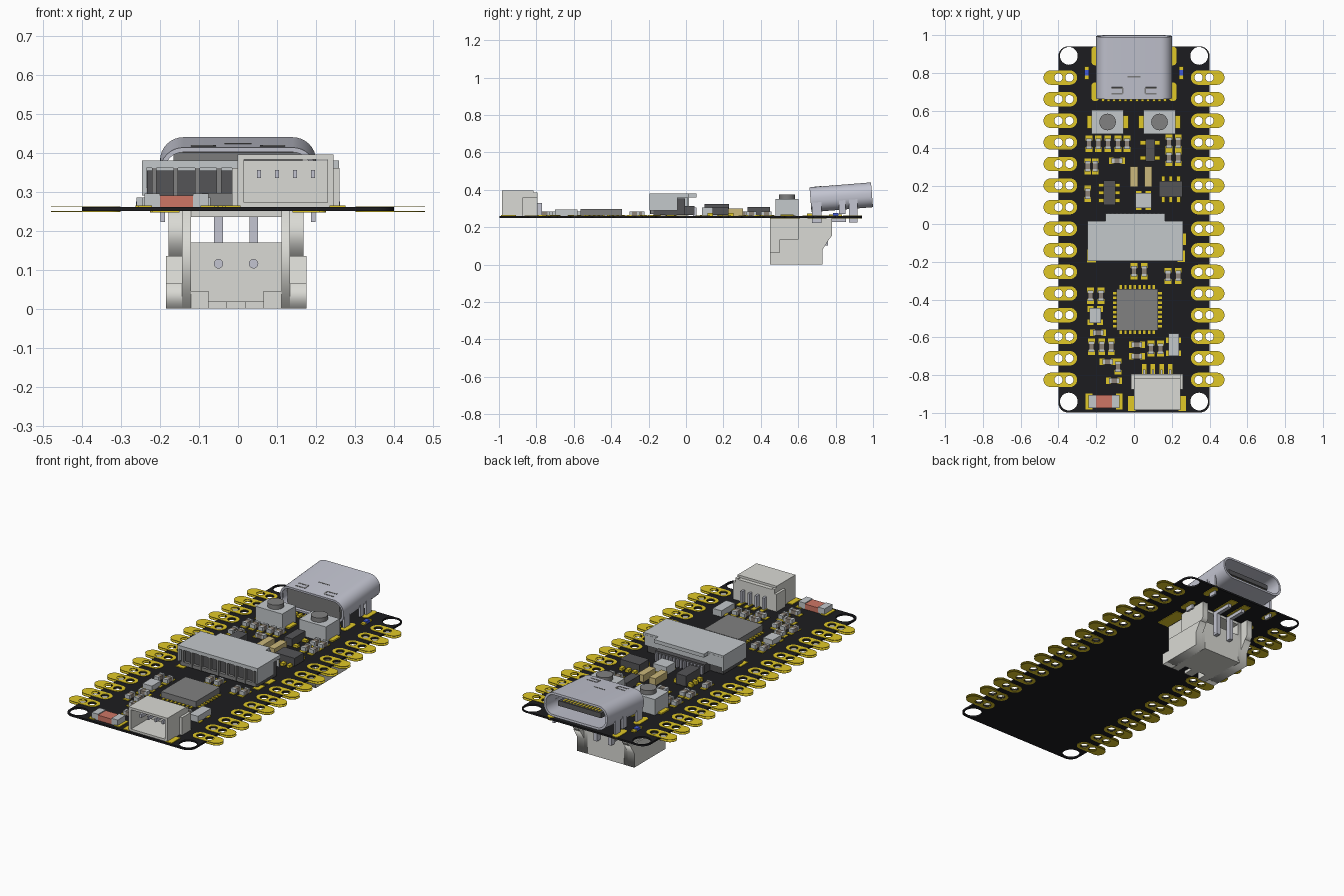
import bpy, bmesh, math
from math import pi, sin, cos
from mathutils import Matrix

if "Cube" in bpy.data.objects:
    bpy.data.objects.remove(bpy.data.objects["Cube"])

def mat(name, r, g, b):
    m = bpy.data.materials.new(name)
    m.diffuse_color = (r, g, b, 1)
    m.use_nodes = True
    m.node_tree.nodes["Principled BSDF"].inputs["Base Color"].default_value = m.diffuse_color
    return m

BLACK = mat("solder_mask", .012, .012, .014)
GOLD = mat("gold", .75, .58, .02)
STEEL = mat("steel", .55, .56, .64)
SILVER = mat("silver", .55, .58, .60)
DARK = mat("dark_plastic", .09, .09, .095)
GREY = mat("grey_plastic", .22, .22, .22)
WHITE = mat("white_plastic", .70, .70, .66)
BROWN = mat("ceramic", .27, .23, .19)
RED = mat("red_lens", .62, .18, .13)
BLUE = mat("blue_lens", .05, .1, .7)
TOP = .26          # board top surface
BOT = .25          # board underside
ROWS = [.775 - i * .1143 for i in range(15)]
smooth = []

def finish(name, mesh, m):
    ob = bpy.data.objects.new(name, mesh)
    bpy.context.collection.objects.link(ob)
    if m:
        mesh.materials.append(m)
    return ob

def boxes(name, items, m=None, loc=(0, 0, 0), rx=0):
    """items: centre x, centre y, base z, width, depth, height"""
    bm = bmesh.new()
    for x, y, z, w, d, h in items:
        M = Matrix.Translation((x, y, z + h / 2)) @ Matrix.Diagonal((w, d, h, 1))
        bmesh.ops.create_cube(bm, size=1, matrix=M)
    me = bpy.data.meshes.new(name)
    bm.to_mesh(me)
    bm.free()
    ob = finish(name, me, m)
    ob.location, ob.rotation_euler.x = loc, rx
    return ob

def rod(name, x, y, z, r, length, m, axis='Z'):
    bm = bmesh.new()
    R = Matrix.Rotation(pi / 2, 4, 'X') if axis == 'Y' else Matrix()
    bmesh.ops.create_cone(bm, cap_ends=True, segments=24, radius1=r, radius2=r,
                          depth=length, matrix=Matrix.Translation((x, y, z)) @ R)
    me = bpy.data.meshes.new(name)
    bm.to_mesh(me)
    bm.free()
    smooth.append(finish(name, me, m))

def arc(cx, cy, r, a0, a1, n):
    return [(cx + r * cos(a0 + (a1 - a0) * i / n), cy + r * sin(a0 + (a1 - a0) * i / n))
            for i in range(n + 1)]

def circle(cx, cy, r, n=20):
    return arc(cx, cy, r, 0, 2 * pi, n)[:-1]

def rounded(w, h, r, cx=0, cy=0, n=8):
    pts = []
    for k, (sx, sy) in enumerate(((1, 1), (-1, 1), (-1, -1), (1, -1))):
        pts += arc(cx + sx * (w / 2 - r), cy + sy * (h / 2 - r), r, k * pi / 2, (k + 1) * pi / 2, n)
    return pts

def plate(name, loops, thick, m, loc=(0, 0, 0), rot=(0, 0, 0)):
    """filled outline with holes, extruded symmetrically about loc"""
    cu = bpy.data.curves.new(name, 'CURVE')
    cu.dimensions, cu.fill_mode, cu.extrude = '2D', 'BOTH', thick / 2
    for pts in loops:
        s = cu.splines.new('POLY')
        s.points.add(len(pts) - 1)
        for p, q in zip(s.points, pts):
            p.co = (q[0], q[1], 0, 1)
        s.use_cyclic_u = True
    tmp = bpy.data.objects.new(name + "_curve", cu)
    bpy.context.collection.objects.link(tmp)
    me = bpy.data.meshes.new_from_object(tmp.evaluated_get(bpy.context.evaluated_depsgraph_get()))
    bpy.data.objects.remove(tmp)
    me.name = name
    me.materials.clear()
    bm = bmesh.new()
    bm.from_mesh(me)
    bmesh.ops.remove_doubles(bm, verts=bm.verts, dist=1e-5)
    bmesh.ops.recalc_face_normals(bm, faces=bm.faces)
    bm.to_mesh(me)
    bm.free()
    ob = finish(name, me, m)
    ob.location, ob.rotation_euler = loc, rot
    return ob

# Circuit board with half-round bites on the long edges and drilled holes
right = [p for y in ROWS[::-1] for p in arc(.4, y, .022, 1.5 * pi, .5 * pi, 10)]
left = [(-x, y) for x, y in right[::-1]]
outline = (arc(.35, -.948, .05, -pi / 2, 0, 6) + right + arc(.35, .89, .05, 0, pi / 2, 6)
           + arc(-.35, .89, .05, pi / 2, pi, 6) + left + arc(-.35, -.948, .05, pi, 1.5 * pi, 6))
holes = [circle(s * .342, y, .022) for s in (-1, 1) for y in ROWS]
mounts = [circle(s * .345, y, .047, 32) for s in (-1, 1) for y in (.89, -.94)]
plate("circuit_board", [outline] + holes + mounts, TOP - BOT, BLACK, (0, 0, (TOP + BOT) / 2))

# Edge pads, top and bottom layers
loops = []
for s in (-1, 1):
    for y in ROWS:
        loops += [rounded(.178, .076, .0379, s * .39, y), circle(s * .342, y, .022), circle(s * .4, y, .022)]
for side, z in (("top", TOP + .001), ("bottom", BOT - .001)):
    plate("edge_pads_" + side, loops, .002, GOLD, (0, 0, z))

# Socket with tilted rounded metal shell at the back
TILT, C = .08, (0, .83, .36)
smooth.append(plate("usb_shell", [rounded(.4, .133, .06), rounded(.376, .109, .048)], .33, STEEL, C, (pi / 2 + TILT, 0, 0)))
boxes("usb_insulator", [(0, -.085, -.053, .33, .13, .106)], GREY, C, TILT)
boxes("usb_tongue", [(0, .05, -.014, .27, .16, .028)], DARK, C, TILT)
boxes("usb_contacts", [(-.11 + i * .02, .06, z, .01, .12, .003) for i in range(12) for z in (.013, -.016)], GOLD, C, TILT)
boxes("usb_shell_slots", [(s * .09 + dx, y, .065, w, d, .003) for s in (-1, 1)
      for dx, y, w, d in ((0, -.105, .06, .008), (0, -.135, .06, .008), (-s * .03, -.12, .008, .03))]
      + [(0, -.045, .065, .07, .006, .003)], GREY, C, TILT)
boxes("usb_legs", [(s * .193, y, z, .012, w, .36 - z) for s in (-1, 1)
      for y, w, z in ((.70, .05, .222), (.835, .035, .27), (.895, .045, .225))], STEEL)
plate("usb_leg_pads", [rounded(.04, .1, .019, s * .205, y) for s in (-1, 1) for y in (.70, .89)], .016, GOLD, (0, 0, .255))
boxes("usb_solder_tails", [(-.165 + i * .03, .665, TOP, .016, .035, .012) for i in range(12)], GOLD)

# Two push buttons
for n, x in (("left", -.14), ("right", .135)):
    boxes("button_body_" + n, [(x, .54, TOP, .17, .125, .09)], SILVER)
    boxes("button_pads_" + n, [(x + s * .095, .54, TOP, .03, .07, .008) for s in (-1, 1)], GOLD)
    rod("button_cap_" + n, x, .54, .36, .044, .03, GREY)

# Large shielded connector in the middle
boxes("shield_body", [(.007, -.09, TOP + .004, .48, .17, .09), (.007, .02, TOP + .004, .31, .05, .05)], DARK)
boxes("shield_shell", [(.007, -.09, .36, .505, .21, .02), (.007, .034, .36, .315, .042, .02),
      (-.24, -.09, .29, .011, .21, .08), (.254, -.12, .29, .011, .15, .08), (.007, .012, .31, .49, .008, .06)], SILVER)
boxes("shield_front_ribs", [(-.215 + i * .0555, -.183, .27, .012, .02, .09) for i in range(9)]
      + [(.007, -.183, .27, .48, .016, .02)], GREY)
boxes("shield_rear_contacts", [(-.135 + i * .022, .047, TOP, .01, .02, .045) for i in range(14)], STEEL)
boxes("shield_pads", [(-.225, -.17, TOP, .05, .07, .004), (.25, -.17, TOP, .04, .06, .004),
      (.255, -.08, TOP, .04, .06, .004)], GOLD)

# Small four-way socket at the front, open towards the front
boxes("front_socket", [(.122, -.89, TOP, .246, .19, .012), (.122, -.9, .382, .246, .17, .013),
      (.007, -.89, TOP, .016, .19, .125), (.237, -.89, TOP, .016, .19, .125),
      (.122, -.81, TOP, .246, .03, .12), (-.005, -.835, TOP, .02, .08, .1), (.25, -.835, TOP, .02, .08, .1)], WHITE)
boxes("front_socket_pins", [(.054 + i * .046, -.89, .335, .01, .13, .02) for i in range(4)]
      + [(.054 + i * .046, -.785, TOP, .012, .03, .07) for i in range(4)], STEEL)
boxes("front_socket_pads", [(.054 + i * .046, -.768, TOP, .024, .055, .004) for i in range(4)]
      + [(x, -.95, TOP, .04, .08, .004) for x in (-.013, .255)], GOLD)

# Red light at the front left corner
boxes("red_light_lens", [(-.158, -.94, TOP, .085, .07, .03)], RED)
boxes("red_light_ends", [(-.158 + s * .062, -.94, TOP, .04, .07, .035) for s in (-1, 1)], SILVER)
boxes("red_light_pads", [(-.158 + s * .08, -.94, TOP, .035, .085, .004) for s in (-1, 1)], GOLD)

# Main processor with pads on four sides
boxes("processor", [(.018, -.453, TOP + .003, .22, .22, .034)], GREY)
pads = []
for i in range(8):
    o = -.088 + i * .025
    for s in (-1, 1):
        pads += [(.018 + o, -.453 + s * .115, TOP, .013, .03, .005), (.018 + s * .115, -.453 + o, TOP, .03, .013, .005)]
boxes("processor_pads", pads, GOLD)

# Larger chips and their leads
boxes("regulator_chips", [(-.13, .165, TOP + .004, .065, .13, .06), (.195, .185, TOP + .004, .125, .085, .045),
      (.085, .39, TOP + .004, .05, .12, .045)], DARK)
boxes("chip_leads", [(-.13 + s * .042, .165 + o, TOP, .03, .02, .02) for s in (-1, 1) for o in (-.04, 0, .04)]
      + [(.195 + o, .185 + s * .055, TOP, .02, .03, .015) for s in (-1, 1) for o in (-.04, 0, .04)]
      + [(.085 + s * .035, .39 + o, TOP, .035, .022, .012) for s in (-1, 1) for o in (-.04, .04)], GOLD)
boxes("crystal_and_inductor", [(.05, .125, TOP, .085, .08, .045), (-.205, -.485, TOP, .06, .08, .03),
      (.21, -.64, TOP, .055, .12, .035)], SILVER)
boxes("crystal_pads", [(x + s * .025, y + t * .035, TOP, .03, .03, .004) for x, y in ((.05, .125), (-.205, -.485), (.21, -.65))
      for s in (-1, 1) for t in (-1, 1)], GOLD)
boxes("tantalum_capacitors", [(x, .25, TOP, .04, .11, .04) for x in (0, .075)], mat("tan_case", .6, .48, .2))

# Small chip resistors and capacitors
upright = [(x, .425) for x in (-.238, -.19, -.138, -.085, -.037)]
upright += [(x, y) for x in (.185, .235) for y in (.43, .35)]
upright += [(-.245, .305), (-.205, .305), (-.245, .16), (0, -.25), (.055, -.25), (.18, -.275), (.235, -.275),
            (-.23, -.38), (-.175, -.38), (-.225, -.65), (-.17, -.65), (-.12, -.65), (.09, -.66), (.14, -.66), (-.085, -.755)]
flat = [(-.09, .335), (-.19, -.575), (.015, -.64), (.015, -.70), (-.14, -.73), (-.105, -.83)]
body, ends, lands = [], [], []
for group, vertical in ((upright, 1), (flat, 0)):
    for x, y in group:
        def part(off, z, w, l, h):
            return (x, y + off, z, w, l, h) if vertical else (x + off, y, z, l, w, h)
        body.append(part(0, TOP + .001, .028, .036, .022))
        for s in (-1, 1):
            ends.append(part(s * .021, TOP, .03, .014, .025))
            lands.append(part(s * .03, TOP, .035, .025, .004))
boxes("passive_bodies", body, BROWN)
boxes("passive_ends", ends, SILVER)
boxes("passive_lands", lands, GOLD)
boxes("blue_lights", [(s * .25, .8, TOP, .024, .03, .015) for s in (-1, 1)], BLUE)
boxes("blue_light_pads", [(s * .25, .8 + t * .025, TOP, .024, .02, .008) for s in (-1, 1) for t in (-1, 1)], GOLD)

# Battery socket under the board, open towards the front
YZ = (pi / 2, 0, pi / 2)
wall = [(.45, 0), (.73, 0), (.73, .25), (.45, .25)]
cheek = [(.45, 0), (.73, 0), (.73, .08), (.765, .135), (.5, .135), (.5, .065), (.45, .065)]
wing = [(.6, .135), (.765, .135), (.78, .155), (.78, .25), (.6, .25)]
for n, s in (("left", -1), ("right", 1)):
    for part, prof, x, t in (("wall", wall, .127, .022), ("cheek", cheek, .158, .044), ("wing", wing, .155, .036)):
        plate("battery_socket_%s_%s" % (part, n), [prof], t, WHITE, (-.005 + s * x, 0, 0), YZ)
boxes("battery_socket_shell", [(-.005, .59, .235, .25, .28, .015), (-.005, .62, 0, .25, .22, .018),
      (-.005, .705, 0, .25, .05, .17)]
      + [(x, .48, 0, w, .06, h) for x, w, h in ((-.1, .05, .045), (.09, .05, .045), (-.005, .05, .018))], WHITE)
for n, x in (("left", -.05), ("right", .04)):
    rod("battery_pin_" + n, x, .62, .115, .012, .24, STEEL, 'Y')
    boxes("battery_tail_" + n, [(x, .745, .103, .022, .03, .145), (x, .80, .228, .022, .11, .02)], STEEL)
boxes("battery_pads", [(x, .82, BOT - .003, .045, .15, .003) for x in (-.05, .04)]
      + [(-.005 + s * .18, .53, BOT - .003, .07, .16, .003) for s in (-1, 1)], GOLD)

# Smooth the rounded parts
bpy.ops.object.select_all(action='DESELECT')
for ob in smooth:
    ob.select_set(True)
bpy.context.view_layer.objects.active = smooth[0]
bpy.ops.object.shade_smooth_by_angle()
